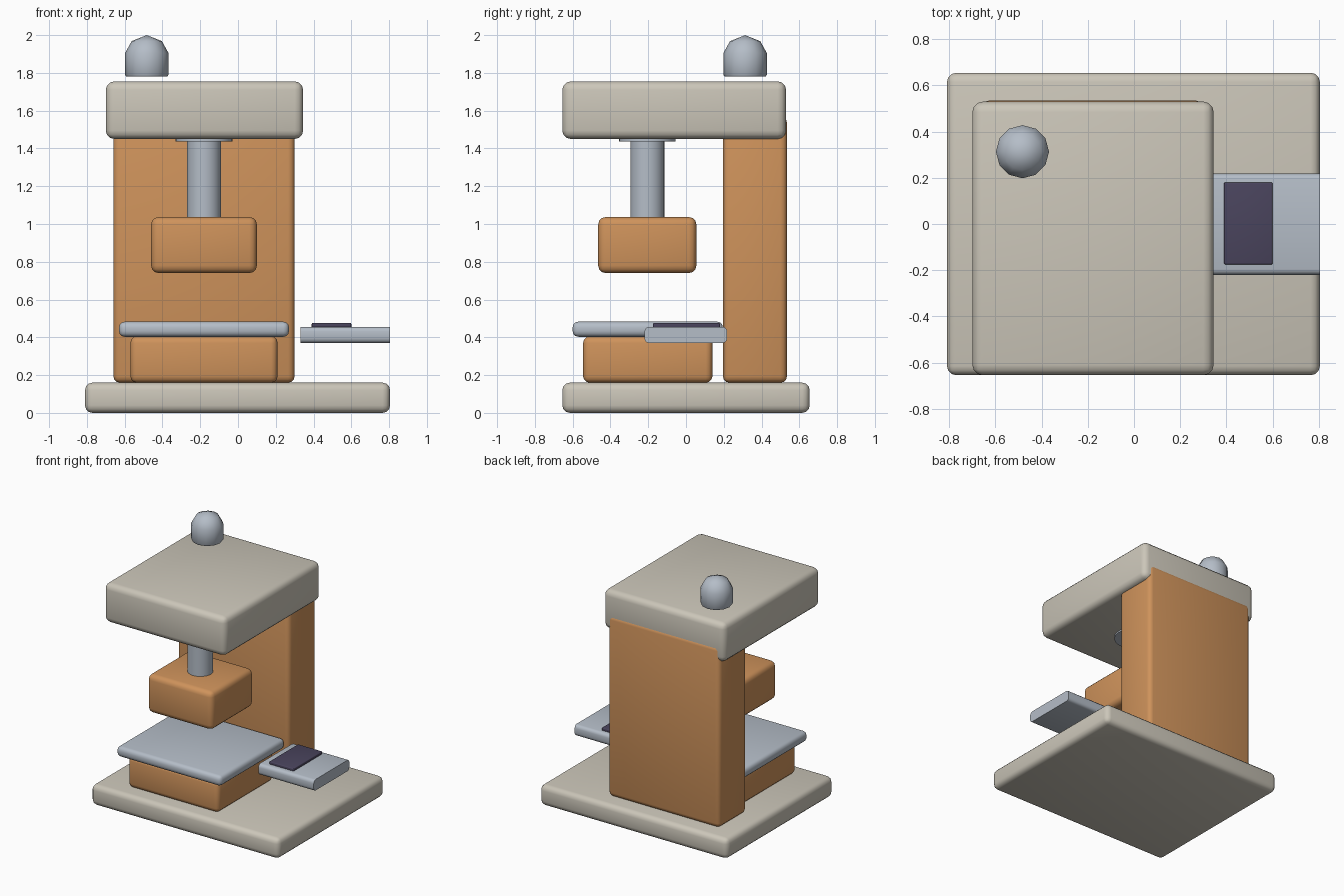
import bpy
import bmesh
import math

cube = bpy.data.objects.get("Cube")
if cube:
    bpy.data.objects.remove(cube, do_unlink=True)


def material(name, rgb):
    mat = bpy.data.materials.new(name)
    mat.use_nodes = True
    color = (*rgb, 1.0)
    mat.diffuse_color = color
    mat.node_tree.nodes["Principled BSDF"].inputs["Base Color"].default_value = color
    return mat


beige = material("warm beige", (0.60, 0.565, 0.485))
orange = material("copper orange", (0.62, 0.29, 0.105))
steel = material("pale steel", (0.46, 0.51, 0.575))
dark = material("dark violet", (0.068, 0.058, 0.11))


def finish(name, bm, mat, angle=40):
    mesh = bpy.data.meshes.new(name)
    bmesh.ops.recalc_face_normals(bm, faces=bm.faces)
    bm.to_mesh(mesh)
    bm.free()
    mesh.materials.append(mat)
    obj = bpy.data.objects.new(name, mesh)
    bpy.context.collection.objects.link(obj)
    bpy.ops.object.select_all(action="DESELECT")
    obj.select_set(True)
    bpy.context.view_layer.objects.active = obj
    bpy.ops.object.shade_smooth_by_angle(angle=math.radians(angle))
    return obj


def rounded_box(name, xs, ys, zs, radius, mat, along_x=False):
    """Box between pairs of limits; along_x rounds only the edges parallel to x."""
    bm = bmesh.new()
    bmesh.ops.create_cube(bm, size=1)
    for v in bm.verts:
        v.co = [lim[0] if c < 0 else lim[1] for c, lim in zip(v.co, (xs, ys, zs))]
    edges = [e for e in bm.edges
             if not along_x or abs(e.verts[0].co.x - e.verts[1].co.x) > 0.01]
    bmesh.ops.bevel(bm, geom=edges, offset=radius, segments=3,
                    profile=0.5, affect="EDGES")
    return finish(name, bm, mat)


def lathe(name, center, profile, sides, mat, angle=40):
    """Revolve (radius, z) points about a vertical axis."""
    bm = bmesh.new()
    verts = [bm.verts.new((center[0] + r, center[1], z)) for r, z in profile]
    edges = [bm.edges.new(pair) for pair in zip(verts, verts[1:])]
    bmesh.ops.spin(bm, geom=verts + edges, cent=(*center, 0), axis=(0, 0, 1),
                   angle=math.tau, steps=sides, use_duplicate=False)
    bmesh.ops.remove_doubles(bm, verts=bm.verts, dist=0.0005)
    return finish(name, bm, mat, angle)


# Frame: base, rear column and overhanging head
rounded_box("base", (-0.81, 0.805), (-0.655, 0.655), (0, 0.16), 0.04, beige)
rounded_box("column", (-0.66, 0.30), (0.195, 0.535), (0.16, 1.57), 0.035, orange)
rounded_box("head", (-0.70, 0.345), (-0.655, 0.53), (1.45, 1.755), 0.045, beige)

# Work table
rounded_box("pedestal", (-0.57, 0.21), (-0.545, 0.14), (0.16, 0.405), 0.035, orange)
rounded_box("table_plate", (-0.63, 0.27), (-0.60, 0.195), (0.403, 0.483), 0.03, steel)

# Press block on its piston
axis = (-0.18, -0.205)
rounded_box("press_block", (-0.46, 0.10), (-0.465, 0.055), (0.74, 1.037), 0.04, orange)
lathe("piston", axis, [(0, 1.0), (0.09, 1.0), (0.09, 1.46), (0, 1.46)], 32, steel)
lathe("piston_collar", axis,
      [(0, 1.438), (0.15, 1.438), (0.15, 1.46), (0, 1.46)], 32, steel)

# Side control panel
rounded_box("control_tray", (0.33, 0.805), (-0.22, 0.218), (0.37, 0.456), 0.025,
            steel, along_x=True)
rounded_box("control_screen", (0.39, 0.60), (-0.175, 0.18), (0.45, 0.476), 0.006, dark)

# Faceted dome knob above the head
lathe("dome_knob", (-0.483, 0.313),
      [(0, 1.78), (0.108, 1.78), (0.115, 1.79), (0.115, 1.905), (0.08, 1.968), (0, 2.0)],
      12, steel, angle=50)
